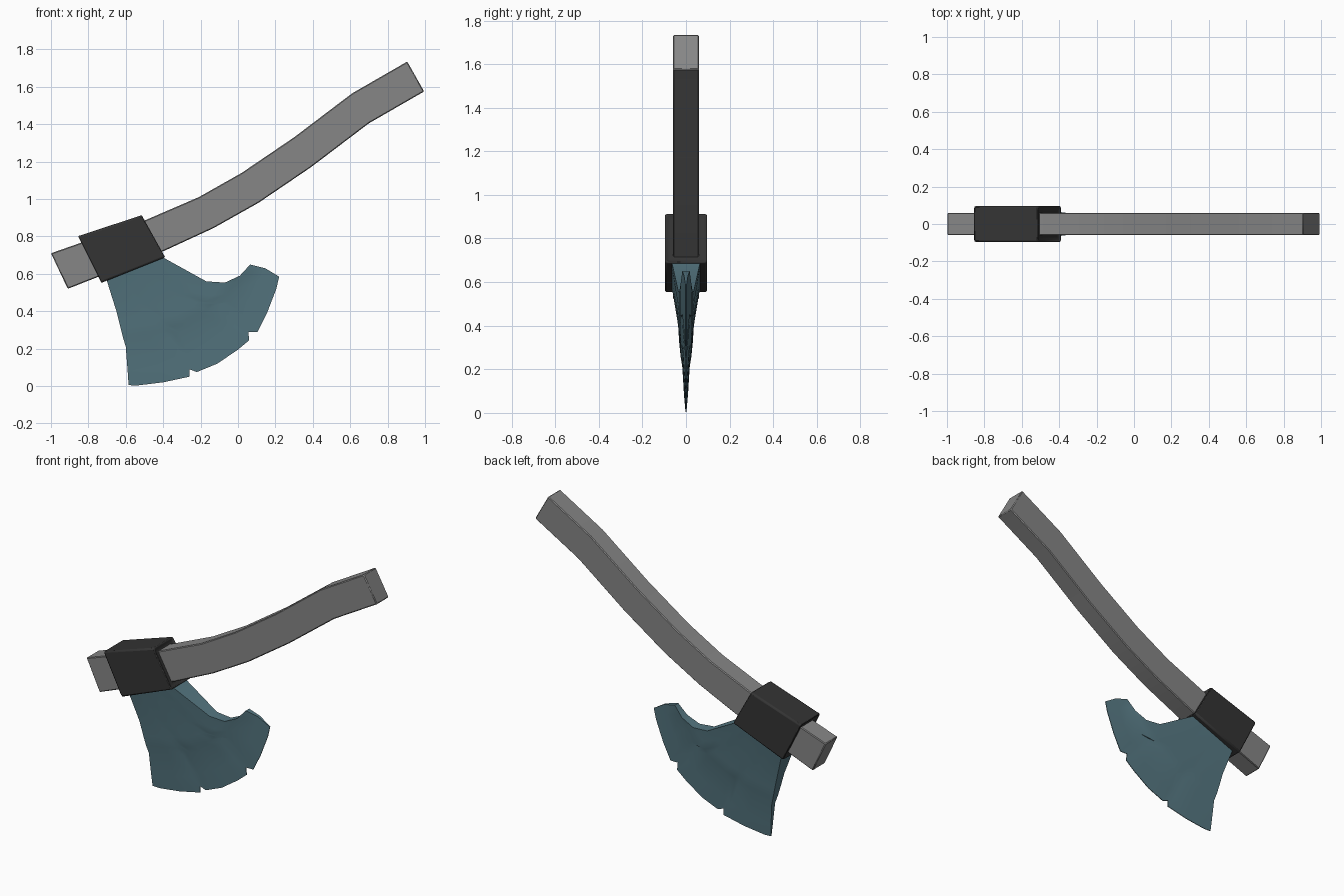
import bpy
import bmesh
import math
from mathutils import Vector

cube = bpy.data.objects.get("Cube")
if cube:
    bpy.data.objects.remove(cube, do_unlink=True)


def material(name, colour):
    mat = bpy.data.materials.new(name)
    mat.use_nodes = True
    rgba = (*colour, 1.0)
    mat.diffuse_color = rgba
    mat.node_tree.nodes["Principled BSDF"].inputs["Base Color"].default_value = rgba
    return mat


def mirrored_ring(points, half_width):
    """Closed ring: the x-z points on the front, then back again behind."""
    front = [(p[0], -half_width, p[1]) for p in points]
    back = [(p[0], half_width, p[1]) for p in reversed(points)]
    return front + back


def loft(name, rings, mat, bevel=0.0, segments=1, recess=0.0):
    """Skin equal rings, close both ends and optionally sink the end faces."""
    bm = bmesh.new()
    rows = [[bm.verts.new(co) for co in ring] for ring in rings]
    size = len(rows[0])
    for a, b in zip(rows, rows[1:]):
        for i in range(size):
            j = (i + 1) % size
            bm.faces.new((a[i], a[j], b[j], b[i]))
    caps = []
    for row in (rows[0], rows[-1]):
        for i in range(size // 2 - 1):
            caps.append(bm.faces.new((row[i], row[i + 1], row[size - 2 - i], row[size - 1 - i])))
    bmesh.ops.recalc_face_normals(bm, faces=bm.faces)
    if recess:
        bmesh.ops.inset_individual(bm, faces=caps, thickness=0.022, depth=-recess)
    mesh = bpy.data.meshes.new(name)
    bm.to_mesh(mesh)
    bm.free()
    mesh.materials.append(mat)
    obj = bpy.data.objects.new(name, mesh)
    bpy.context.collection.objects.link(obj)
    bpy.ops.object.select_all(action='DESELECT')
    obj.select_set(True)
    bpy.context.view_layer.objects.active = obj
    bpy.ops.object.shade_smooth_by_angle(angle=math.radians(30))
    if bevel:
        mod = obj.modifiers.new("Bevel", 'BEVEL')
        mod.width = bevel
        mod.segments = segments
        mod.limit_method = 'ANGLE'
    return obj


wood = material("grey wood", (0.24, 0.24, 0.24))
iron = material("black iron", (0.034, 0.034, 0.034))
steel = material("blue steel", (0.09, 0.18, 0.215))

# Curved handle: upper and lower outline points in pairs
upper = [(-1, .71), (-.5, .885), (-.21, 1.01), (.02, 1.14), (.3, 1.33), (.61, 1.565), (.905, 1.735)]
lower = [(-.91, .52), (-.39, .725), (-.13, .845), (.11, .98), (.39, 1.17), (.7, 1.405), (.995, 1.575)]
loft("handle", [mirrored_ring(pair, 0.06) for pair in zip(upper, lower)], wood, bevel=0.005)

# Collar clamped round the handle, with sunken ends
collar_ends = [[(-.86, .80), (-.735, .55)], [(-.51, .915), (-.385, .69)]]
loft("collar", [mirrored_ring(end, 0.097) for end in collar_ends], iron,
     bevel=0.015, segments=2, recess=0.012)

# Blade: rows fan out from the collar to the chipped cutting edge
heel_side = [(-.705, .575), (-.65, .4), (-.63, .32), (-.615, .26), (-.6, .21), (-.59, .08), (-.585, .005)]
toe_side = [(-.405, .69), (-.17, .56), (-.07, .553), (.01, .59), (.065, .65), (.145, .63), (.22, .585)]
half_widths = [.065, .036, .031, .025, .017, .009, .002]
bulges = [0, .15, .3, .45, .6, .8, 1]
edge = [heel_side[-1], (-.54, .003), (-.4, .02), (-.26, .05), (-.26, .09), (-.22, .075),
        (-.11, .12), (0, .195), (.06, .245), (.055, .29), (.105, .29), (.155, .39),
        (.205, .52), toe_side[-1]]
edge = [Vector(p) for p in edge]
steps = [i / (len(edge) - 1) for i in range(len(edge))]
bow = [p - edge[0].lerp(edge[-1], t) for p, t in zip(edge, steps)]
rings = []
for heel, toe, width, bulge in zip(heel_side, toe_side, half_widths, bulges):
    row = [Vector(heel).lerp(Vector(toe), t) + b * bulge for t, b in zip(steps, bow)]
    rings.append(mirrored_ring(row, width))
loft("blade", rings, steel)
